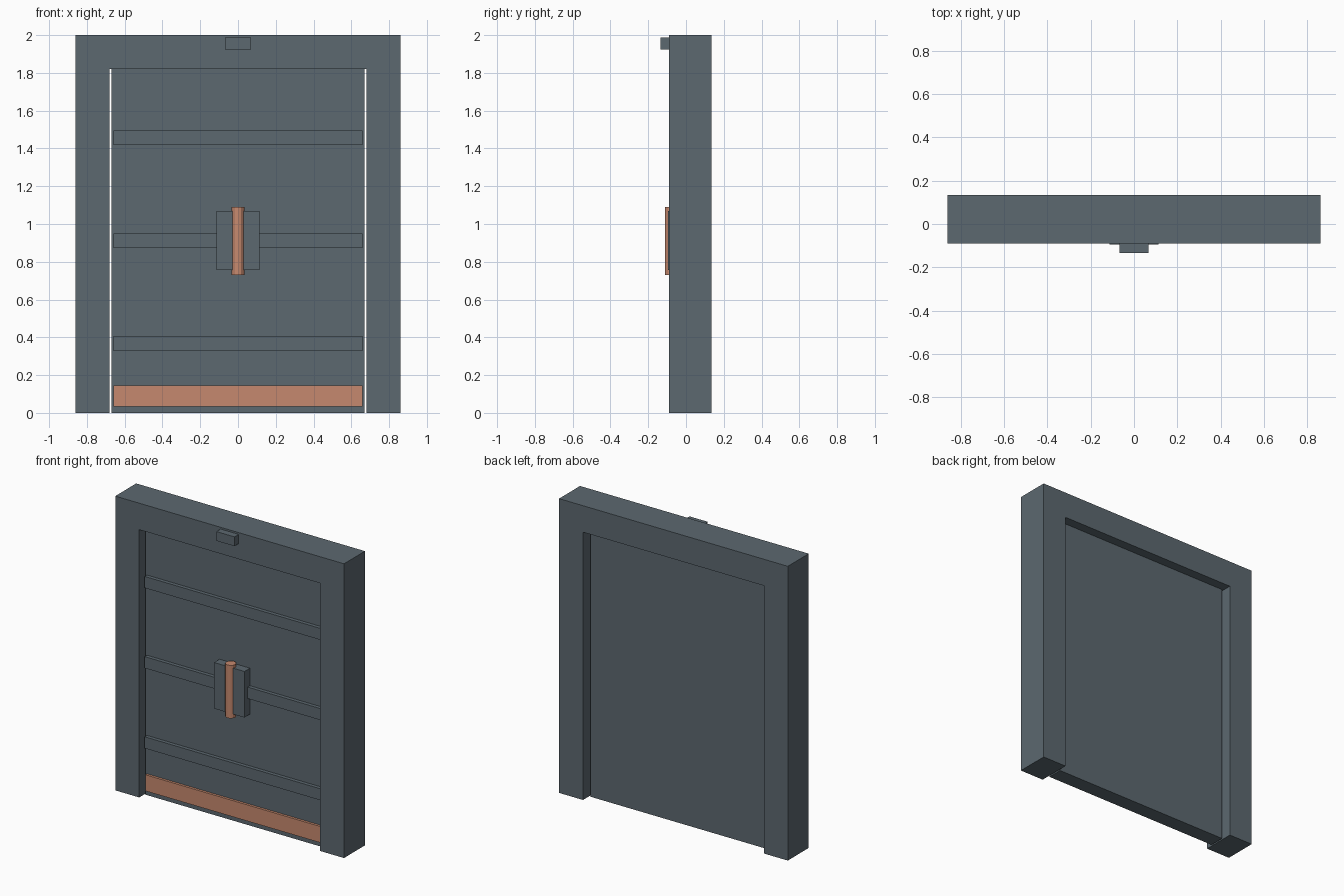
import bpy
import bmesh

cube = bpy.data.objects.get("Cube")
if cube:
    bpy.data.objects.remove(cube, do_unlink=True)


def material(name, color):
    m = bpy.data.materials.new(name)
    m.use_nodes = True
    m.diffuse_color = color
    m.node_tree.nodes["Principled BSDF"].inputs["Base Color"].default_value = color
    return m


SLATE = material("slate_grey", (0.107, 0.139, 0.162, 1))
COPPER = material("copper", (0.565, 0.25, 0.156, 1))


def finish(name, bm, mat):
    bmesh.ops.recalc_face_normals(bm, faces=bm.faces)
    mesh = bpy.data.meshes.new(name)
    bm.to_mesh(mesh)
    bm.free()
    mesh.materials.append(mat)
    obj = bpy.data.objects.new(name, mesh)
    bpy.context.collection.objects.link(obj)
    return obj


def extruded(name, profile, y0, y1, mat):
    """Extrude an x-z outline from y0 to y1."""
    bm = bmesh.new()
    face = bm.faces.new([bm.verts.new((x, y0, z)) for x, z in profile])
    grown = bmesh.ops.extrude_face_region(bm, geom=[face])["geom"]
    verts = [v for v in grown if isinstance(v, bmesh.types.BMVert)]
    bmesh.ops.translate(bm, vec=(0, y1 - y0, 0), verts=verts)
    return finish(name, bm, mat)


def slab(name, half, z0, z1, y0, y1, mat=SLATE):
    """Box centred on x = 0."""
    outline = [(-half, z0), (half, z0), (half, z1), (-half, z1)]
    return extruded(name, outline, y0, y1, mat)


FRONT, BACK = -0.09, 0.135
DOOR_FRONT, DOOR_BACK = -0.035, 0.07

# Door frame: two jambs and a lintel in one outline
half_outline = [(0.86, 2.0), (0.86, 0.0), (0.68, 0.0), (0.68, 1.82)]
outline = half_outline + [(-x, z) for x, z in reversed(half_outline)]
extruded("door_frame", outline, FRONT, BACK, SLATE)

# Recessed door panel with three ribs and a kick plate
slab("door_panel", 0.67, 0.0, 1.82, DOOR_FRONT, DOOR_BACK)
for label, z in (("lower", 0.367), ("middle", 0.912), ("upper", 1.457)):
    slab(label + "_rib", 0.66, z - 0.039, z + 0.039, -0.06, DOOR_FRONT)
slab("kick_plate", 0.66, 0.035, 0.145, -0.052, DOOR_FRONT, COPPER)

# Handle: backing block and upright bar
slab("handle_block", 0.114, 0.757, 1.07, -0.094, DOOR_FRONT)
bm = bmesh.new()
bmesh.ops.create_cone(bm, cap_ends=True, segments=12,
                      radius1=0.034, radius2=0.034, depth=0.36)
bmesh.ops.translate(bm, vec=(0, -0.078, 0.91), verts=bm.verts)
finish("handle_bar", bm, COPPER)

# Sensor box on the lintel
slab("lintel_sensor", 0.068, 1.925, 1.988, -0.135, FRONT)
